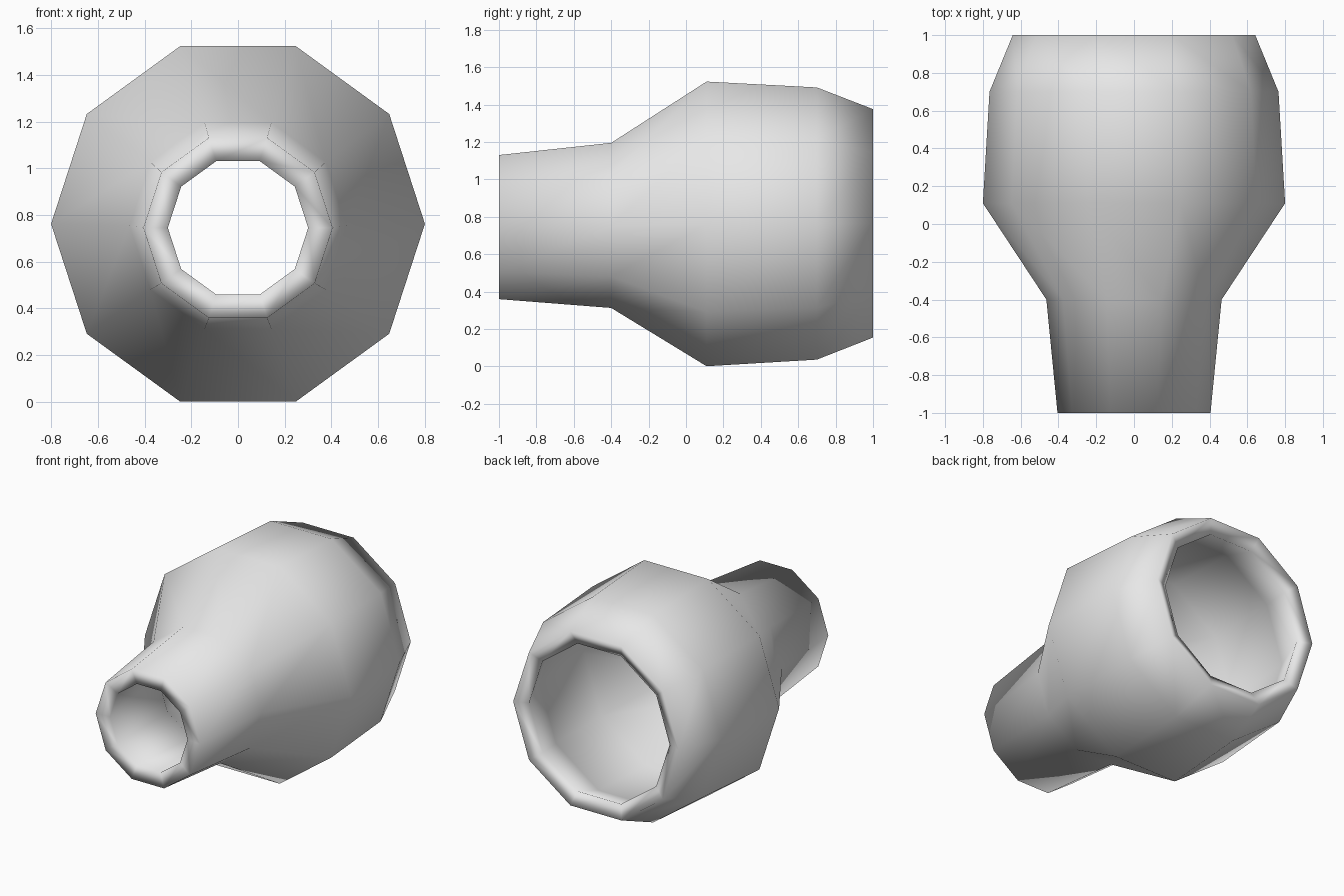
import bpy
import math

cube = bpy.data.objects.get("Cube")
if cube:
    bpy.data.objects.remove(cube, do_unlink=True)

# Plain grey material
grey = bpy.data.materials.new("plain grey")
grey.use_nodes = True
colour = (0.8, 0.8, 0.8, 1)
grey.diffuse_color = colour
grey.node_tree.nodes["Principled BSDF"].inputs["Base Color"].default_value = colour

# Ten-sided rings along the length: y, radius, centre height
SIDES = 10
rings = [
    (-1.0, 0.405, 0.745),
    (-0.4, 0.464, 0.754),
    (0.11, 0.80, 0.762),
    (0.70, 0.765, 0.764),
    (1.0, 0.642, 0.765),
]
verts = []
for y, r, cz in rings:
    for k in range(SIDES):
        a = math.tau * k / SIDES
        verts.append((r * math.cos(a), y, cz + r * math.sin(a)))

faces = []
for i in range(len(rings) - 1):
    for k in range(SIDES):
        a, b = i * SIDES + k, i * SIDES + (k + 1) % SIDES
        faces.append((a, a + SIDES, b + SIDES, b))

mesh = bpy.data.meshes.new("hollow_sleeve")
mesh.from_pydata(verts, [], faces)
mesh.materials.append(grey)
sleeve = bpy.data.objects.new("hollow_sleeve", mesh)
bpy.context.collection.objects.link(sleeve)

# Inward wall thickness, open at both ends
wall = sleeve.modifiers.new("wall", "SOLIDIFY")
wall.thickness = 0.1
wall.offset = -1
wall.use_even_offset = True

# Smooth shading over the whole sleeve, rims included
mesh.shade_smooth()
